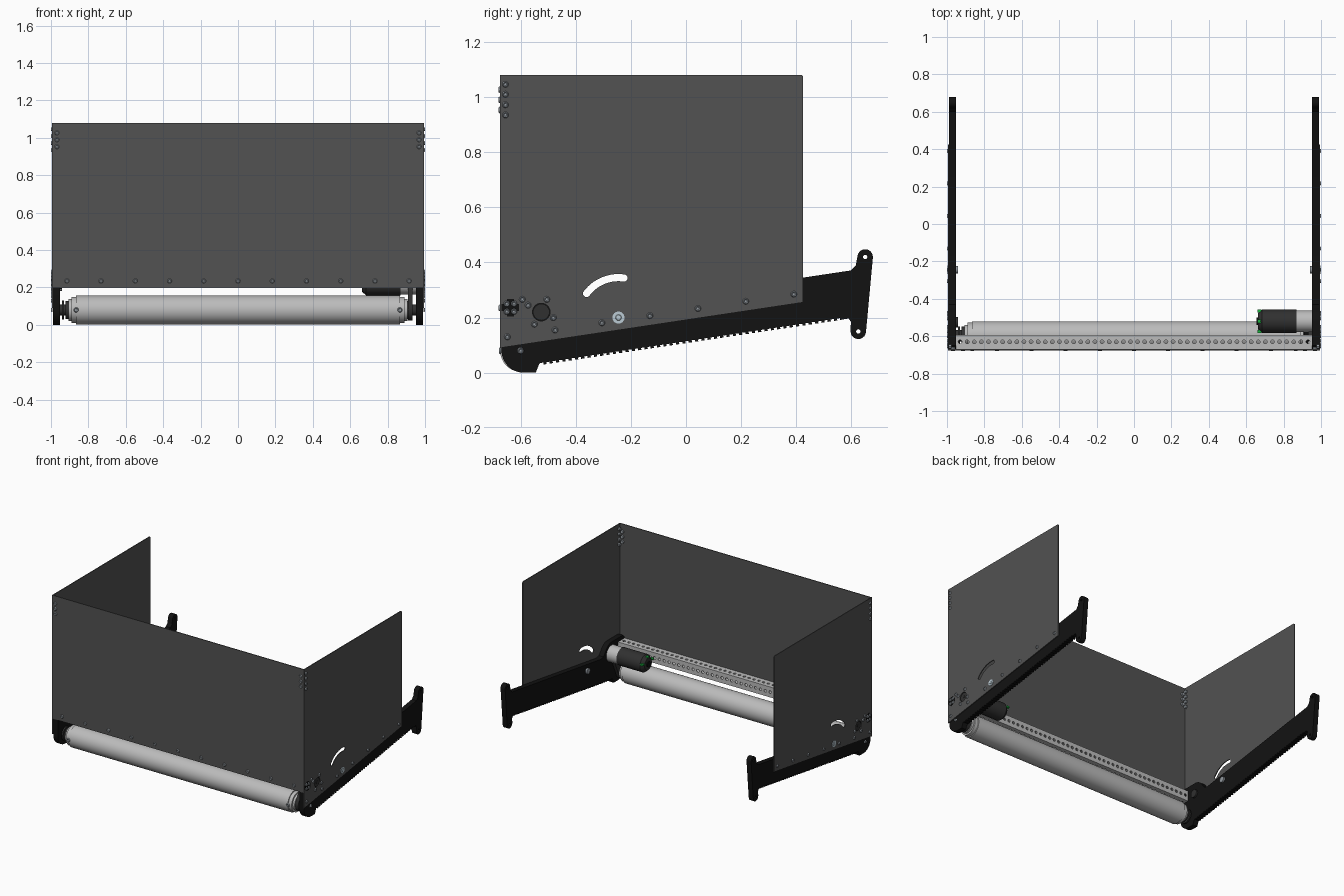
import bpy, bmesh
from math import sin, cos, pi, radians
from mathutils import Vector, Matrix

if "Cube" in bpy.data.objects:
    bpy.data.objects.remove(bpy.data.objects["Cube"])


def mat(name, r, g, b):
    m = bpy.data.materials.new(name)
    m.diffuse_color = (r, g, b, 1)
    m.use_nodes = True
    m.node_tree.nodes["Principled BSDF"].inputs["Base Color"].default_value = m.diffuse_color
    return m


PANEL = mat("panel_grey", .085, .085, .085)
BLACK = mat("black", .006, .006, .006)
DARK = mat("dark_grey", .03, .03, .03)
ALU = mat("aluminium", .5, .5, .5)
STEEL = mat("steel", .3, .33, .36)
GREEN = mat("green", .01, .45, .05)


def finish(name, bm, material=None, mirror=False, cutters=()):
    bmesh.ops.recalc_face_normals(bm, faces=bm.faces)
    me = bpy.data.meshes.new(name)
    bm.to_mesh(me)
    bm.free()
    ob = bpy.data.objects.new(name, me)
    bpy.context.collection.objects.link(ob)
    if material:
        me.materials.append(material)
    for c in cutters:
        b = ob.modifiers.new("cut", 'BOOLEAN')
        b.object = c
        b.operation = 'DIFFERENCE'
        b.solver = 'EXACT'
    if mirror:
        ob.modifiers.new("mirror", 'MIRROR')
    return ob


def extrude(name, pts, x0, x1, material=None, **kw):
    """Extrude a (y, z) outline along x."""
    bm = bmesh.new()
    f = bm.faces.new([bm.verts.new((x0, y, z)) for y, z in pts])
    g = bmesh.ops.extrude_face_region(bm, geom=[f])
    bmesh.ops.translate(bm, vec=(x1 - x0, 0, 0),
                        verts=[v for v in g['geom'] if isinstance(v, bmesh.types.BMVert)])
    return finish(name, bm, material, **kw)


def arc(cy, cz, r, a0, a1, n=10):
    return [(cy + r * cos(radians(a0 + (a1 - a0) * i / n)),
             cz + r * sin(radians(a0 + (a1 - a0) * i / n))) for i in range(n + 1)]


def rect(y0, y1, z0, z1):
    return [(y0, z0), (y1, z0), (y1, z1), (y0, z1)]


def lathe(name, prof, y, z, material=None, seg=40, **kw):
    """Revolve (x, radius) steps round an axis along x, with closed ends."""
    bm = bmesh.new()
    rings = [[bm.verts.new((x, y + r * cos(2 * pi * i / seg), z + r * sin(2 * pi * i / seg)))
              for i in range(seg)] for x, r in prof]
    for a, b in zip(rings, rings[1:]):
        for i in range(seg):
            j = (i + 1) % seg
            bm.faces.new((a[i], a[j], b[j], b[i]))
    bm.faces.new(rings[0])
    bm.faces.new(rings[-1])
    return finish(name, bm, material, **kw)


def pegs(name, places, direction, r, depth, material=None, seg=12, head=False, **kw):
    """Many cylinders or button-head screws rising from each place along a direction."""
    bm = bmesh.new()
    d = Vector(direction)
    rot = d.to_track_quat('Z', 'Y').to_matrix().to_4x4()
    for p in places:
        m = Matrix.Translation(Vector(p) + d * depth / 2) @ rot
        vs = bmesh.ops.create_cone(bm, cap_ends=True, segments=seg, radius1=r,
                                   radius2=r * (.7 if head else 1), depth=depth, matrix=m)['verts']
        if head:
            faces = {f for v in vs for f in v.link_faces if len(f.verts) == seg}
            top = max(faces, key=lambda f: f.calc_center_median().dot(d))
            bmesh.ops.inset_individual(bm, faces=[top], thickness=r * .3)
            bmesh.ops.translate(bm, verts=top.verts, vec=-d * depth * .5)
    return finish(name, bm, material, **kw)


def hide(ob):
    ob.hide_render = True
    ob.display_type = 'WIRE'
    return ob


# Cutters for the curved slot, the motor opening and the arm mounting holes
slot = hide(extrude("slot_cutter", arc(-.245, .2, .158, 82, 143, 14) +
                    arc(-.245 + .145 * cos(radians(143)), .2 + .145 * sin(radians(143)), .013, 155, 310, 7) +
                    arc(-.245, .2, .132, 143, 82, 14) +
                    arc(-.245 + .145 * cos(radians(82)), .2 + .145 * sin(radians(82)), .013, -85, 70, 7),
                    .93, 1.05))
opening = hide(lathe("motor_opening_cutter", [(.984, .032), (1.05, .032)], -.525, .22))
arm_holes = hide(pegs("arm_hole_cutter", [(.9, .65, .42), (.9, .625, .15)], (1, 0, 0), .008, .2))

# Thin sheet panels
extrude("front_panel", rect(-.675, -.669, .2, 1.08), -.988, .988, PANEL)
extrude("side_panels", [(-.675, .09), (.425, .255), (.425, 1.075), (.42, 1.08), (-.675, 1.08)],
        .988, .994, PANEL, mirror=True, cutters=(slot, opening))

# Side arms: rounded nose, ribbed lower edge, upright end plate and raised head
outline = arc(-.589, .08, .08, 180, 270) + [(-.545, 0), (-.535, .026)]
for i in range(48):
    for k, off in ((0, .007), (.5, .007), (.5, 0), (1, 0)):
        t = (i + k) / 48
        if off == .007 or k < 1 or i < 47:
            outline.append((-.53 + 1.1 * t + k * .002, .028 + .165 * t + off))
outline += [(.59, .197), (.598, .185)]
outline += arc(.625, .15, .028, 180, 355) + arc(.65, .42, .028, -5, 175)
outline += [(.616, .39), (.598, .371), (.425, .345), (-.40, .222), (-.43, .228)]
outline += arc(-.525, .22, .08, 30, 90) + [(-.65, .3), (-.669, .28)]
extrude("side_arms", outline, .952, .988, BLACK, mirror=True, cutters=(arm_holes,))

# Perforated square cross tube
N = 50
xs = [-.93 + 1.86 * i / (N - 1) for i in range(N)]
holes_v = hide(pegs("tube_hole_cutter_vertical", [(x, -.63, .1) for x in xs], (0, 0, 1), .01, .3))
holes_h = hide(pegs("tube_hole_cutter_level", [(x, -.64, .235) for x in xs], (0, 1, 0), .01, .1))
bm = bmesh.new()
loops = []
for x in (-.952, .952):
    for h in (.037, .031):
        loops.append([bm.verts.new((x, -.631 + a * h, .235 + b * h))
                      for a, b in ((-1, -1), (1, -1), (1, 1), (-1, 1))])
for a, b in ((0, 1), (1, 3), (3, 2), (2, 0)):
    for i in range(4):
        j = (i + 1) % 4
        bm.faces.new((loops[a][i], loops[a][j], loops[b][j], loops[b][i]))
finish("cross_tube", bm, ALU, cutters=(holes_v, holes_h))

# Roller with stepped end collars, hubs and axle ends
half = [(.905, .05), (.905, .058), (.89, .058), (.89, .07), (.865, .07), (.865, .077)]
lathe("roller", [(-x, r) for x, r in half] + half[::-1], -.597, .08, ALU, 48)
lathe("roller_hubs", [(.9, .048), (.922, .048), (.922, .03), (.955, .03)], -.597, .08, DARK, 24, mirror=True)
lathe("left_hub_flange", [(-.94, .05), (-.93, .05)], -.597, .08, DARK, 24)
pegs("roller_screws", [(.865, -.672, .08)], (0, -1, 0), .014, .006, STEEL, head=True, mirror=True)

# Drive belt loop between roller and motor
d = 62
extrude("drive_belt", arc(-.597, .08, .056, d + 86, d + 274, 16) + arc(-.525, .22, .045, d - 86, d + 86, 16),
        .908, .932, DARK)

# Drive motor with gearbox, chamfered tail and terminals
lathe("motor_gearbox", [(.868, .058), (.955, .058)], -.52, .22, ALU)
lathe("motor_body", [(.662, .042), (.685, .062), (.87, .062)], -.52, .22, DARK, 16)
lathe("motor_tail", [(.655, .02), (.665, .02)], -.52, .22, BLACK, 16)
for i, (y, z) in enumerate(((-.575, .235), (-.465, .235), (-.52, .27))):
    extrude(f"motor_terminal_{i}", rect(y - .009, y + .009, z - .005, z + .005), .66, .682, GREEN)
lathe("motor_shaft_seats", [(.94, .028), (.9885, .028), (.9885, .009), (.991, .009)],
      -.525, .22, DARK, 24, mirror=True)

# Tube end crosses and pivot washers on the side panels
for n, (w, h) in (("upright", (.013, .032)), ("level", (.032, .013))):
    extrude("tube_end_cross_" + n, rect(-.637 - w, -.637 + w, .236 - h, .236 + h), .99, .995, BLACK, mirror=True)
lathe("pivot_washers", [(.99, .022), (.997, .022), (.997, .011), (1.0, .009)], -.245, .2,
      mat("pale_steel", .5, .6, .66), 24, mirror=True)
lathe("pivot_pins", [(.94, .02), (.96, .02)], -.245, .2, STEEL, 20, mirror=True)

# Screws on the sides
corner = [(-.655, z) for z in (.935, .972, 1.01, 1.046)]
tube = [(y, z) for y in (-.65, -.624) for z in (.222, .25)]
head = [(-.648, .13), (-.6, .08), (-.594, .266), (-.573, .245), (-.55, .176),
        (-.505, .266), (-.481, .2), (-.475, .155)]
row = [(-.305 + .174 * i, .181 + .026 * i) for i in range(5)]
pegs("side_screws", [(.993, y, z) for y, z in corner + tube + head + row], (1, 0, 0),
     .012, .007, STEEL, head=True, mirror=True)
pegs("side_corner_nuts", [(.989, y, z) for y, z in corner], (-1, 0, 0), .012, .012, STEEL, 6, mirror=True)

# Screws on the front
pegs("front_row_screws", [(-.915 + .183 * i, -.674, .235) for i in range(11)], (0, -1, 0),
     .013, .006, STEEL, head=True)
cz = (.953, .99, 1.027)
pegs("front_corner_screws", [(.968, -.674, z) for z in cz], (0, -1, 0), .013, .006, STEEL, head=True, mirror=True)
pegs("front_corner_nuts", [(.968, -.67, z) for z in cz], (0, 1, 0), .012, .012, STEEL, 6, mirror=True)

# Smooth round parts while keeping sharp edges
bpy.ops.object.select_all(action='DESELECT')
for ob in bpy.context.collection.objects:
    ob.select_set(not ob.hide_render)
    if not ob.hide_render:
        bpy.context.view_layer.objects.active = ob
bpy.ops.object.shade_smooth_by_angle()
